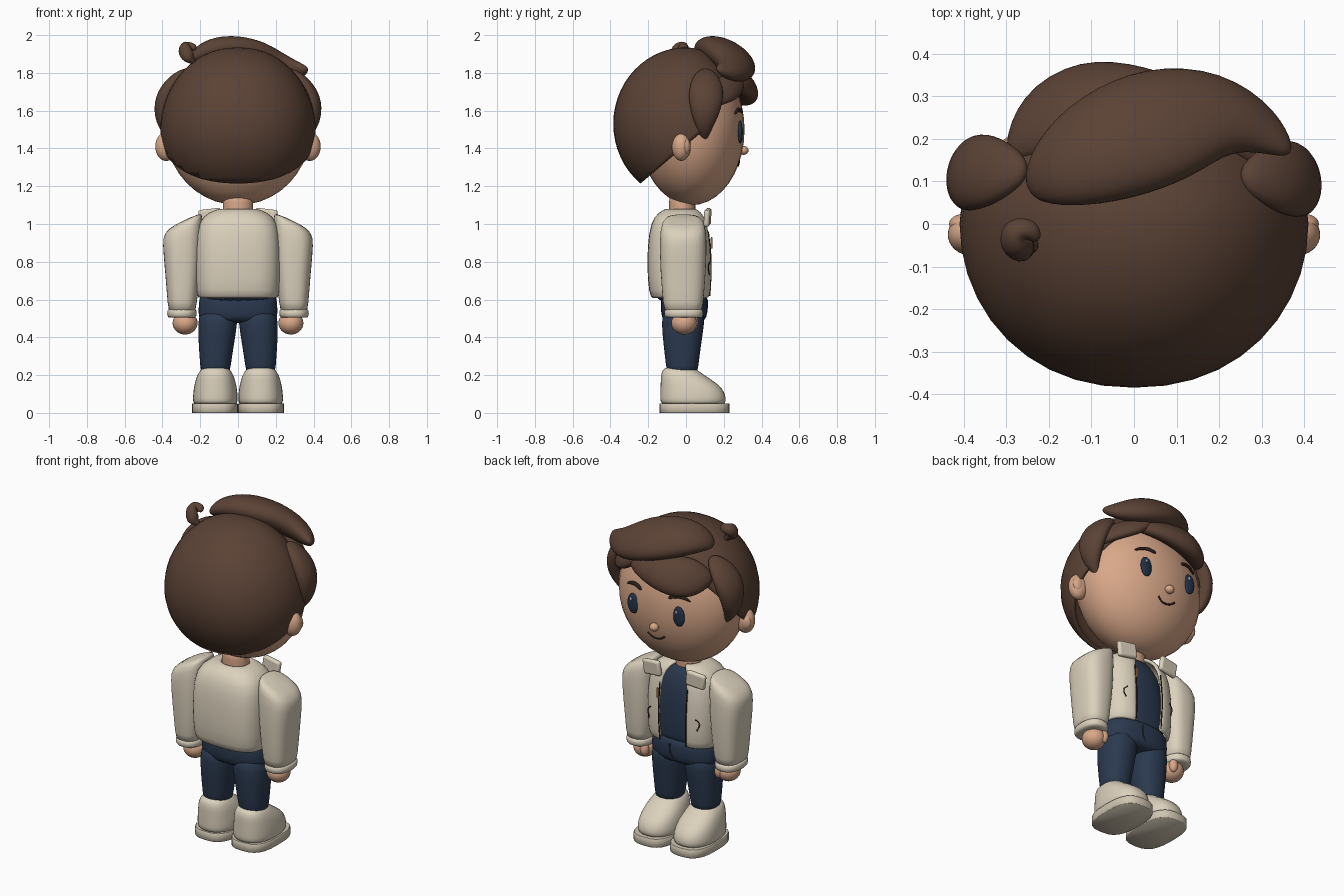
import bpy, bmesh, math
from mathutils import Vector

cube = bpy.data.objects.get("Cube")
if cube:
    bpy.data.objects.remove(cube, do_unlink=True)


def material(name, rgb):
    m = bpy.data.materials.new(name)
    m.use_nodes = True
    m.diffuse_color = (*rgb, 1)
    m.node_tree.nodes["Principled BSDF"].inputs["Base Color"].default_value = (*rgb, 1)
    return m


HAIR = material("brown hair", (.105, .055, .036))
SKIN = material("skin", (.69, .39, .25))
CREAM = material("cream cloth", (.71, .635, .505))
SOLE = material("sole beige", (.63, .56, .44))
NAVY = material("navy denim", (.024, .042, .08))
EYE = material("eye blue", (.018, .033, .068))
DARK = material("dark line", (.025, .015, .012))
ORANGE = material("orange tag", (.6, .22, .07))
WHITE = material("eye glint", (.6, .65, .7))
HEAD_C, HEAD_R = Vector((0, .03, 1.5)), Vector((.385, .28, .4))


def finish(name, bm, mat, subsurf=0, thick=0, angle=50):
    bmesh.ops.recalc_face_normals(bm, faces=bm.faces)
    mesh = bpy.data.meshes.new(name)
    bm.to_mesh(mesh)
    bm.free()
    ob = bpy.data.objects.new(name, mesh)
    bpy.context.collection.objects.link(ob)
    mesh.materials.append(mat)
    if thick:
        mod = ob.modifiers.new("Thickness", "SOLIDIFY")
        mod.thickness, mod.offset = thick, 0
    if subsurf:
        mod = ob.modifiers.new("Smooth", "SUBSURF")
        mod.levels = mod.render_levels = subsurf
    bpy.ops.object.select_all(action="DESELECT")
    ob.select_set(True)
    bpy.context.view_layer.objects.active = ob
    if subsurf:
        bpy.ops.object.shade_smooth()
    else:
        bpy.ops.object.shade_smooth_by_angle(angle=math.radians(angle))
    return ob


def ball(name, loc, size, mat):
    bm = bmesh.new()
    bmesh.ops.create_uvsphere(bm, u_segments=32, v_segments=20, radius=1)
    for v in bm.verts:
        v.co = Vector(loc) + v.co * Vector(size)
    return finish(name, bm, mat)


def ring(z, cx, cy, rx, ry, power=.85, gap=0, slope=0, n=24):
    """Rounded-square ring; a gap in degrees leaves it open at +y."""
    pts = []
    for i in range(n + (1 if gap else 0)):
        a = math.radians(90 + gap + (360 - 2 * gap) * i / n)
        c, s = math.cos(a), math.sin(a)
        dx = rx * math.copysign(abs(c) ** power, c)
        pts.append(Vector((cx + dx, cy + ry * math.copysign(abs(s) ** power, s), z + slope * dx)))
    return pts


def loft(name, rings, mat, closed=True, subsurf=1, thick=0):
    bm = bmesh.new()
    rows = [[bm.verts.new(p) for p in r] for r in rings]
    n = len(rows[0])
    for a, b in zip(rows, rows[1:]):
        for i in range(n if closed else n - 1):
            j = (i + 1) % n
            bm.faces.new((a[i], a[j], b[j], b[i]))
    if closed:
        bm.faces.new(rows[0])
        bm.faces.new(rows[-1])
    return finish(name, bm, mat, subsurf, thick)


def lock(name, stations, mat=HAIR):
    """Flattened hair strand: centre, half width, half thickness."""
    pts = [Vector(s[:3]) for s in stations]
    rings = []
    for i, s in enumerate(stations):
        t = (pts[min(i + 1, len(pts) - 1)] - pts[max(i - 1, 0)]).normalized()
        out = pts[i] - HEAD_C
        out = (out - t * out.dot(t)).normalized()
        side = t.cross(out)
        rings.append([pts[i] + side * s[3] * math.cos(k * math.tau / 12)
                      + out * s[4] * math.sin(k * math.tau / 12) for k in range(12)])
    return loft(name, rings, mat, subsurf=2)


def line(name, pts, radius, mat):
    cu = bpy.data.curves.new(name, "CURVE")
    cu.dimensions = "3D"
    cu.bevel_depth, cu.bevel_resolution, cu.use_fill_caps = radius, 2, True
    sp = cu.splines.new("BEZIER")
    sp.bezier_points.add(len(pts) - 1)
    for bp, p in zip(sp.bezier_points, pts):
        bp.co = p
        bp.handle_left_type = bp.handle_right_type = "AUTO"
    ob = bpy.data.objects.new(name, cu)
    bpy.context.collection.objects.link(ob)
    cu.materials.append(mat)
    return ob


def on_face(x, z):
    k = 1 - (x / HEAD_R.x) ** 2 - ((z - HEAD_C.z) / HEAD_R.z) ** 2
    return Vector((x, HEAD_C.y + HEAD_R.y * math.sqrt(k), z))


def box(name, loc, size, mat, bevel, tilt=(0, 0, 0)):
    bpy.ops.mesh.primitive_cube_add(size=1, location=loc, rotation=tilt)
    ob = bpy.context.object
    ob.name, ob.scale = name, size
    bpy.ops.object.transform_apply(location=False, rotation=False, scale=True)
    ob.data.materials.append(mat)
    mod = ob.modifiers.new("Round", "BEVEL")
    mod.width, mod.segments = bevel, 3
    bpy.ops.object.shade_smooth_by_angle()
    return ob


# Head and face
ball("head", HEAD_C, HEAD_R, SKIN)
ball("nose", (0, .305, 1.39), (.027, .026, .024), SKIN)
line("mouth", [on_face(x, z) for x, z in ((-.055, 1.335), (-.02, 1.314), (.025, 1.312), (.06, 1.335))], .005, DARK)
loft("neck", [ring(z, 0, -.02, .08, .07, 1) for z in (1.03, 1.05, 1.12, 1.16)], SKIN)

# Back hair shell, fuller low down and trimmed along the hairline
bm = bmesh.new()
bmesh.ops.create_uvsphere(bm, u_segments=40, v_segments=28, radius=1)
for v in bm.verts:
    x, y, z = v.co
    x = math.copysign(abs(x) ** .92, x) * (1 - .06 * z)
    v.co = Vector((.4 * x, y * (.375 if y < 0 else .29), 1.53 + .395 * z))
for co, no in (((0, -.26, 1.2), (0, .22, -.26)), ((0, .05, 1.43), (0, .33, -.2))):
    bmesh.ops.bisect_plane(bm, geom=bm.verts[:] + bm.edges[:] + bm.faces[:],
                           plane_co=co, plane_no=no, clear_outer=True)
finish("back_hair", bm, HAIR, thick=.02)

# Hair locks
lock("top_swoop", [(-.25, .08, 1.87, .03, .02), (-.19, .12, 1.91, .1, .06), (-.07, .18, 1.91, .15, .09),
                   (.08, .24, 1.88, .16, .085), (.21, .265, 1.83, .115, .07), (.31, .22, 1.81, .07, .045),
                   (.37, .165, 1.82, .015, .015)])
lock("front_fringe", [(.2, .24, 1.74, .02, .02), (.13, .28, 1.745, .06, .04), (.02, .305, 1.74, .09, .055),
                      (-.11, .308, 1.73, .12, .07), (-.22, .24, 1.72, .125, .06), (-.29, .15, 1.71, .03, .03)])
lock("temple_lock", [(.1, .28, 1.8, .03, .02), (.19, .26, 1.74, .07, .04), (.28, .2, 1.71, .085, .04),
                     (.34, .14, 1.66, .05, .03), (.365, .1, 1.61, .01, .01)])
lock("crown_curl", [(-.23, -.04, 1.85, .03, .03), (-.255, -.065, 1.88, .048, .04), (-.285, -.05, 1.915, .045, .042),
                    (-.28, -.01, 1.94, .038, .035), (-.24, -.01, 1.94, .028, .025), (-.225, -.04, 1.93, .012, .012)])

# Jacket, open down the front
loft("jacket_body", [ring(z, 0, cy, rx, ry, power, gap) for z, cy, rx, ry, power, gap in (
    (.61, -.028, .2, .14, .65, 13), (.63, -.03, .212, .158, .65, 13), (.8, -.033, .218, .165, .65, 14),
    (.96, -.035, .212, .152, .65, 14), (1.035, -.032, .185, .13, .7, 13), (1.07, -.025, .11, .088, .9, 17),
    (1.07, -.022, .078, .07, 1, 20))], CREAM, closed=False, thick=.022)
loft("shirt", [ring(z, 0, -.025, rx, ry, .8) for z, rx, ry in (
    (.58, .185, .12), (.62, .19, .135), (.85, .185, .135), (.98, .16, .12), (1.05, .09, .08), (1.06, .07, .06))], NAVY)
loft("hips", [ring(z, 0, -.01, rx, ry, .8) for z, rx, ry in (
    (.64, .19, .11), (.61, .206, .124), (.56, .21, .125), (.505, .212, .12), (.475, .19, .1))], NAVY)

for s, side in ((1, "left"), (-1, "right")):
    # Eye, brow and ear
    eye = on_face(s * .153, 1.487)
    ball(side + "_eye", eye, (.038, .014, .06), EYE)
    ball(side + "_eye_glint", eye + Vector((.008, .013, .028)), (.007, .004, .009), WHITE)
    lock(side + "_eyebrow", [(*(on_face(s * x, z) + Vector((0, .004, 0))), w, .008) for x, z, w in (
        (.09, 1.588, .008), (.12, 1.604, .013), (.165, 1.608, .012), (.215, 1.582, .005))], DARK)
    ball(side + "_ear", (s * .38, -.025, 1.41), (.058, .05, .076), SKIN)
    ball(side + "_ear_inner", (s * .4, .0, 1.41), (.035, .024, .045), SKIN)
    y = .11 if s > 0 else .125
    lock(side + "_sidelock", [(s * .25, y, 1.82, .03, .02), (s * .33, y, 1.76, .09, .045),
                              (s * .39, y - .005, 1.66, .1, .058), (s * .395, y - .01, 1.56, .07, .05),
                              (s * .375, y - .015, 1.49, .038, .03), (s * .345, y - .01, 1.44, .008, .008)])

    # Sleeve with a sloping shoulder, cuff and hand
    loft(side + "_sleeve", [ring(z, s * cx, -.015, rx, ry, .75, slope=-s * k) for z, cx, rx, ry, k in (
        (1.03, .265, .07, .085, .45), (1.0, .29, .102, .115, .45), (.93, .295, .106, .126, .3),
        (.75, .292, .094, .122, 0), (.56, .296, .076, .105, 0), (.53, .296, .07, .1, 0))], CREAM)
    loft(side + "_cuff", [ring(z, s * .297, -.012, .08 - d, .105 - d, .85) for z, d in (
        (.503, .012), (.508, .002), (.545, 0), (.552, .012))], CREAM)
    ball(side + "_hand", (s * .28, -.01, .475), (.066, .068, .06), SKIN)
    ball(side + "_thumb", (s * .25, .04, .48), (.025, .025, .04), SKIN)

    # Collar, zip and pocket
    box(side + "_collar", (s * .147, .114, 1.035), (.12, .03, .09), CREAM, .013, (-.05, s * .12, -s * .1))
    line(side + "_zip", [(s * x, y, z) for x, y, z in ((.088, .126, .62), (.092, .132, .8), (.092, .118, .96))],
         .004, DARK)
    line(side + "_pocket", [(s * .15, .126, .8), (s * .172, .119, .775), (s * .16, .124, .73)], .003, DARK)

    # Leg and shoe
    loft(side + "_leg", [ring(z, s * cx, cy, rx, ry, .9) for z, cx, cy, rx, ry in (
        (.56, .1, -.012, .1, .112), (.48, .108, -.016, .106, .115), (.36, .115, -.02, .094, .1),
        (.24, .12, -.02, .08, .085), (.2, .12, -.02, .076, .08))], NAVY)
    loft(side + "_shoe", [ring(z, s * .12, cy, rx, ry, .85) for z, cy, rx, ry in (
        (.04, .037, .114, .17), (.06, .038, .119, .174), (.1, .037, .119, .174), (.15, .022, .112, .157),
        (.2, -.02, .098, .115), (.235, -.035, .075, .088), (.24, -.035, .05, .06))], CREAM)
    loft(side + "_sole", [ring(z, s * .122, .045, .122 - d, .186 - d, .7) for z, d in (
        (0, .002), (.002, 0), (.046, 0), (.05, .003))], SOLE, subsurf=0)
    for y, z in ((.172, .135), (.122, .178)):
        line(side + "_shoe_seam", [(s * .12 + x, y - 6 * x * x, z) for x in (-.06, 0, .06)], .003, DARK)

# Zip tag and fly seam
box("zip_tag", (.094, .136, .9), (.014, .01, .06), ORANGE, .003)
line("fly_seam", [(.03, .113, .6), (.028, .112, .55), (.005, .105, .51)], .003, DARK)
